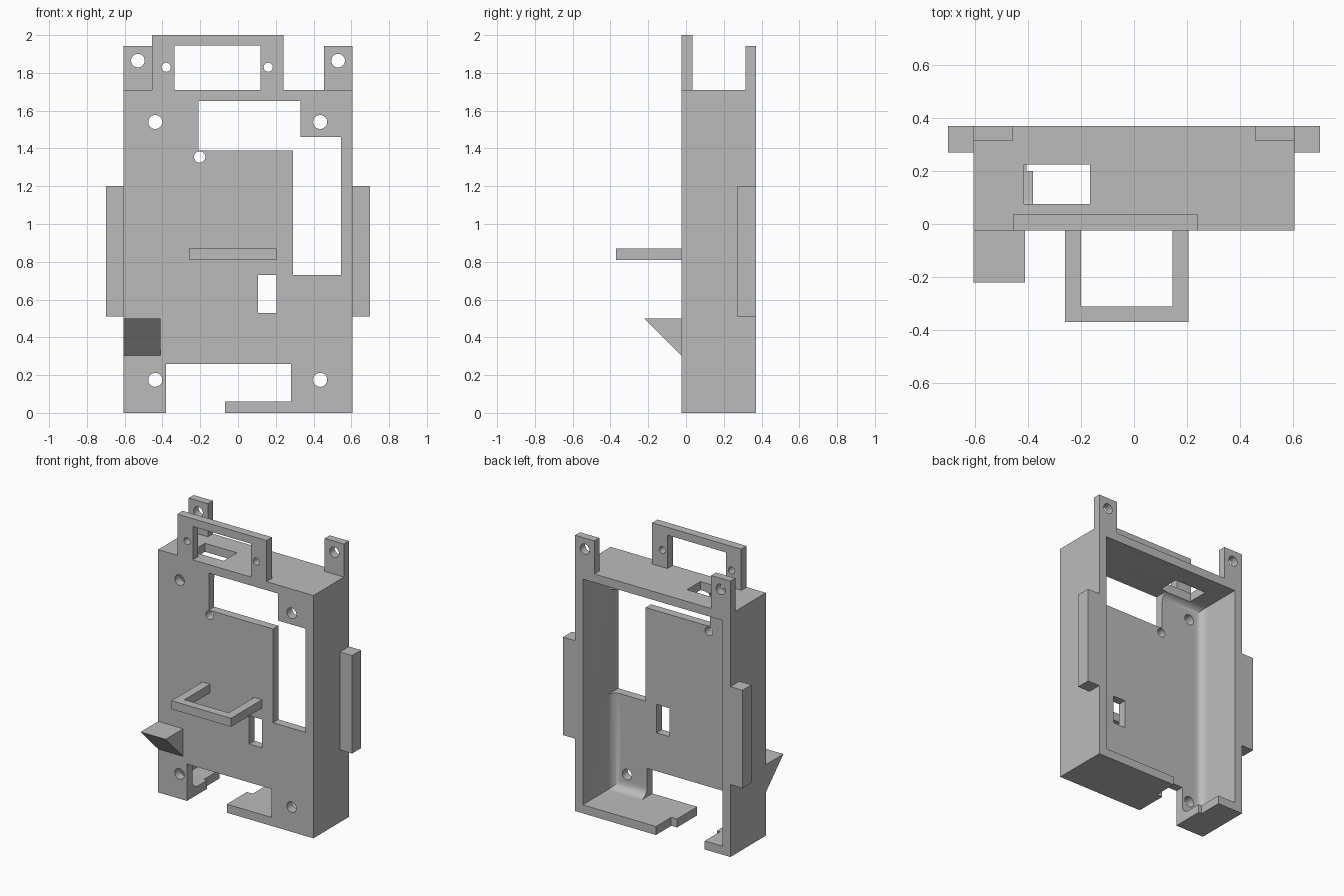
import bpy, bmesh, math
from mathutils import Vector

if "Cube" in bpy.data.objects:
    bpy.data.objects.remove(bpy.data.objects["Cube"])

grey = bpy.data.materials.new("plain_grey")
grey.use_nodes = True
grey.diffuse_color = (0.5, 0.5, 0.5, 1)
grey.node_tree.nodes["Principled BSDF"].inputs["Base Color"].default_value = (0.5, 0.5, 0.5, 1)

# Shared dimensions
HALF_W, FRONT, BACK, TOP, WALL = 0.605, -0.025, 0.37, 1.71, 0.06
INNER = HALF_W - WALL
PLATE = FRONT + WALL


def prism(name, outline, axis, lo, hi, round_front=0):
    """Extrude a flat outline along an axis; outline gives the other two axes in order."""
    bm = bmesh.new()
    verts = []
    for a, b in outline:
        co = [a, b]
        co.insert(axis, lo)
        verts.append(bm.verts.new(co))
    face = bm.faces.new(verts)
    new = bmesh.ops.extrude_face_region(bm, geom=[face])["geom"]
    shift = Vector((0, 0, 0))
    shift[axis] = hi - lo
    bmesh.ops.translate(bm, vec=shift, verts=[v for v in new if isinstance(v, bmesh.types.BMVert)])
    bmesh.ops.recalc_face_normals(bm, faces=bm.faces)
    if round_front:
        edges = [e for e in bm.edges if all(abs(v.co.y - lo) < 1e-4 for v in e.verts)]
        bmesh.ops.bevel(bm, geom=edges, offset=round_front, segments=8,
                        profile=0.5, affect='EDGES')
    mesh = bpy.data.meshes.new(name)
    bm.to_mesh(mesh)
    bm.free()
    mesh.materials.append(grey)
    obj = bpy.data.objects.new(name, mesh)
    bpy.context.collection.objects.link(obj)
    return obj


def rect(a0, a1, b0, b1):
    return [(a0, b0), (a1, b0), (a1, b1), (a0, b1)]


def box(name, x0, x1, y0, y1, z0, z1, round_front=0):
    return prism(name, rect(x0, x1, z0, z1), 1, y0, y1, round_front)


def circle(x, z, r, n=32):
    return [(x + r * math.cos(math.tau * i / n), z + r * math.sin(math.tau * i / n))
            for i in range(n)]


def drill(x, z, r, y0, y1):
    return prism("drill", circle(x, z, r), 1, y0, y1)


def cut(obj, cutters):
    """Subtract each cutter, then discard it."""
    bpy.context.view_layer.objects.active = obj
    for c in cutters:
        c.hide_render = True
        mod = obj.modifiers.new("cut", 'BOOLEAN')
        mod.operation, mod.solver, mod.object = 'DIFFERENCE', 'EXACT', c
        bpy.ops.object.modifier_apply(modifier=mod.name)
        bpy.data.objects.remove(c)


# Open-backed case, hollowed with rounded inner front edges
case = box("case", -HALF_W, HALF_W, FRONT, BACK, 0, TOP)
cavity = box("cavity", -INNER, INNER, PLATE, 0.6, WALL, TOP - WALL, round_front=0.06)

# Stepped front window, small slot and lower opening
window = prism("window", [(-0.21, 1.65), (0.33, 1.65), (0.33, 1.46), (INNER, 1.46),
                          (INNER, 0.73), (0.29, 0.73), (0.29, 1.39), (-0.21, 1.39)],
               1, -0.2, 0.12)
slot = box("slot", 0.105, 0.205, -0.2, 0.12, 0.53, 0.73)
lower = box("lower_opening", -0.38, 0.28, -0.2, 0.12, WALL, 0.26)

# Stepped notch in the floor and port in the roof
notch = prism("floor_notch", [(-0.38, -0.2), (-0.07, -0.2), (-0.07, 0.2), (-0.025, 0.2),
                              (-0.025, 0.6), (-0.405, 0.6), (-0.405, 0.2), (-0.38, 0.2)],
              2, -0.1, 0.1)
port = prism("roof_port", rect(-0.415, -0.165, 0.075, 0.225), 2, 1.6, 1.8)

# Screw holes in the front plate
holes = [drill(x, z, 0.037, -0.2, 0.15) for x in (-0.438, 0.435) for z in (0.175, 1.54)]
holes.append(drill(-0.203, 1.355, 0.03, -0.2, 0.15))
cut(case, [cavity, window, slot, lower, notch, port] + holes)

# Upright frame above the front plate
frame = prism("top_frame", [(-0.455, TOP), (-0.335, TOP), (-0.335, 1.945), (0.12, 1.945),
                            (0.12, TOP), (0.24, TOP), (0.24, 2), (-0.455, 2)],
              1, FRONT, PLATE)
cut(frame, [drill(x, 1.83, 0.024, -0.2, 0.2) for x in (-0.38, 0.16)])

# Mounting tabs and side rails on both sides
parts = [case, frame]
for side, s in (("left", 1), ("right", -1)):
    x0, x1 = sorted((s * 0.455, s * HALF_W))
    tab = box(side + "_mounting_tab", x0, x1, 0.315, BACK, TOP, 1.943)
    cut(tab, [drill(s * 0.53, 1.865, 0.036, 0.2, 0.5)])
    x0, x1 = sorted((s * HALF_W, s * 0.7))
    rail = box(side + "_side_rail", x0, x1, 0.27, BACK, 0.51, 1.2)
    parts += [tab, rail]

# Flat loop handle on the front
parts.append(prism("front_loop", [(-0.26, FRONT), (-0.26, -0.37), (0.205, -0.37), (0.205, FRONT),
                                  (0.145, FRONT), (0.145, -0.31), (-0.2, -0.31), (-0.2, FRONT)],
                   2, 0.81, 0.87))

# Wedge-shaped ledge
parts.append(prism("wedge_ledge", [(FRONT, 0.5), (-0.22, 0.5), (FRONT, 0.305)],
                   0, -HALF_W, -0.41))

# Smooth the round surfaces, keep edges sharp
bpy.ops.object.select_all(action='DESELECT')
for p in parts:
    p.select_set(True)
bpy.context.view_layer.objects.active = case
bpy.ops.object.shade_smooth_by_angle(angle=math.radians(30))
